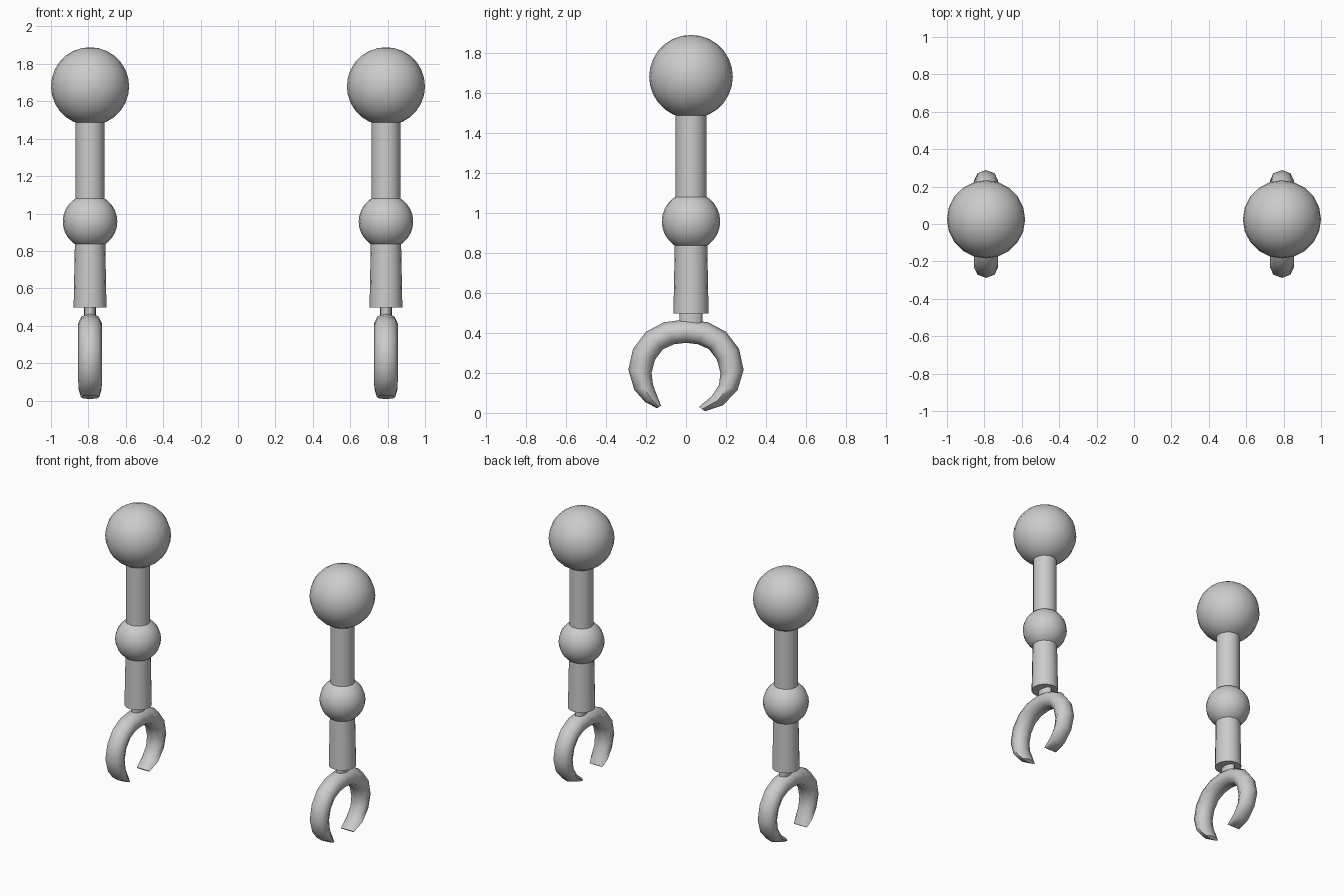
import bpy, bmesh, math
from mathutils import Vector

if "Cube" in bpy.data.objects:
    bpy.data.objects.remove(bpy.data.objects["Cube"])

grey = bpy.data.materials.new("light_grey")
grey.diffuse_color = (0.6, 0.6, 0.6, 1)
grey.use_nodes = True
grey.node_tree.nodes["Principled BSDF"].inputs["Base Color"].default_value = grey.diffuse_color
Y = 0.025  # depth of the arm axis


def finish(name, bm, angle=60):
    bmesh.ops.recalc_face_normals(bm, faces=bm.faces)
    me = bpy.data.meshes.new(name)
    bm.to_mesh(me)
    bm.free()
    ob = bpy.data.objects.new(name, me)
    bpy.context.collection.objects.link(ob)
    me.materials.append(grey)
    bpy.ops.object.select_all(action='DESELECT')
    ob.select_set(True)
    bpy.context.view_layer.objects.active = ob
    bpy.ops.object.shade_smooth_by_angle(angle=math.radians(angle))


def ball(name, x, z, r):
    bm = bmesh.new()
    bmesh.ops.create_uvsphere(bm, u_segments=20, v_segments=14, radius=r)
    bmesh.ops.translate(bm, verts=bm.verts, vec=(x, Y, z))
    finish(name, bm)


def rod(name, x, z0, z1, r0, r1, squash=1):
    bm = bmesh.new()
    bmesh.ops.create_cone(bm, cap_ends=True, segments=16, radius1=r0, radius2=r1, depth=z1 - z0)
    bmesh.ops.scale(bm, verts=bm.verts, vec=(squash, 1, 1))
    bmesh.ops.translate(bm, verts=bm.verts, vec=(x, Y, (z0 + z1) / 2))
    finish(name, bm)


# Claw sections: outer y, z, inner y, z, half width
side = [(0.258, 0.115, 0.165, 0.14, 0.064), (0.288, 0.215, 0.172, 0.20, 0.065),
        (0.265, 0.32, 0.155, 0.265, 0.065), (0.20, 0.405, 0.115, 0.318, 0.065),
        (0.11, 0.453, 0.06, 0.343, 0.065)]
back_tip = [(0.095, 0.008, 0.065, 0.03, 0.05), (0.185, 0.038, 0.13, 0.085, 0.062)]
front_tip = [(-0.145, 0.023, -0.125, 0.036, 0.05), (-0.205, 0.055, -0.145, 0.088, 0.062)]
sections = (front_tip + [(-a, b, -c, d, w) for a, b, c, d, w in side]
            + [(0, 0.467, 0, 0.35, 0.065)] + side[::-1] + back_tip[::-1])


def claw(name, x):
    bm = bmesh.new()
    rings = []
    for oy, oz, iy, iz, w in sections:
        outer, inner = Vector((x, oy, oz)), Vector((x, iy, iz))
        mid, half = (outer + inner) / 2, (outer - inner) / 2
        rings.append([bm.verts.new(mid + half * math.cos(k * math.pi / 4)
                                   + Vector((w * math.sin(k * math.pi / 4), 0, 0)))
                      for k in range(8)])
    for a, b in zip(rings, rings[1:]):
        for k in range(8):
            bm.faces.new((a[k], a[(k + 1) % 8], b[(k + 1) % 8], b[k]))
    bm.faces.new(rings[0])
    bm.faces.new(rings[-1])
    finish(name, bm)


# Matching left and right arms
for label, x in (("left", -0.791), ("right", 0.791)):
    ball(label + "_shoulder", x, 1.68, 0.209)
    rod(label + "_upper_arm", x, 1.0, 1.55, 0.078, 0.078)
    ball(label + "_elbow", x, 0.957, 0.146)
    rod(label + "_forearm", x, 0.497, 0.90, 0.088, 0.08)
    rod(label + "_wrist", x, 0.41, 0.52, 0.057, 0.057, 0.55)
    claw(label + "_claw", x)
